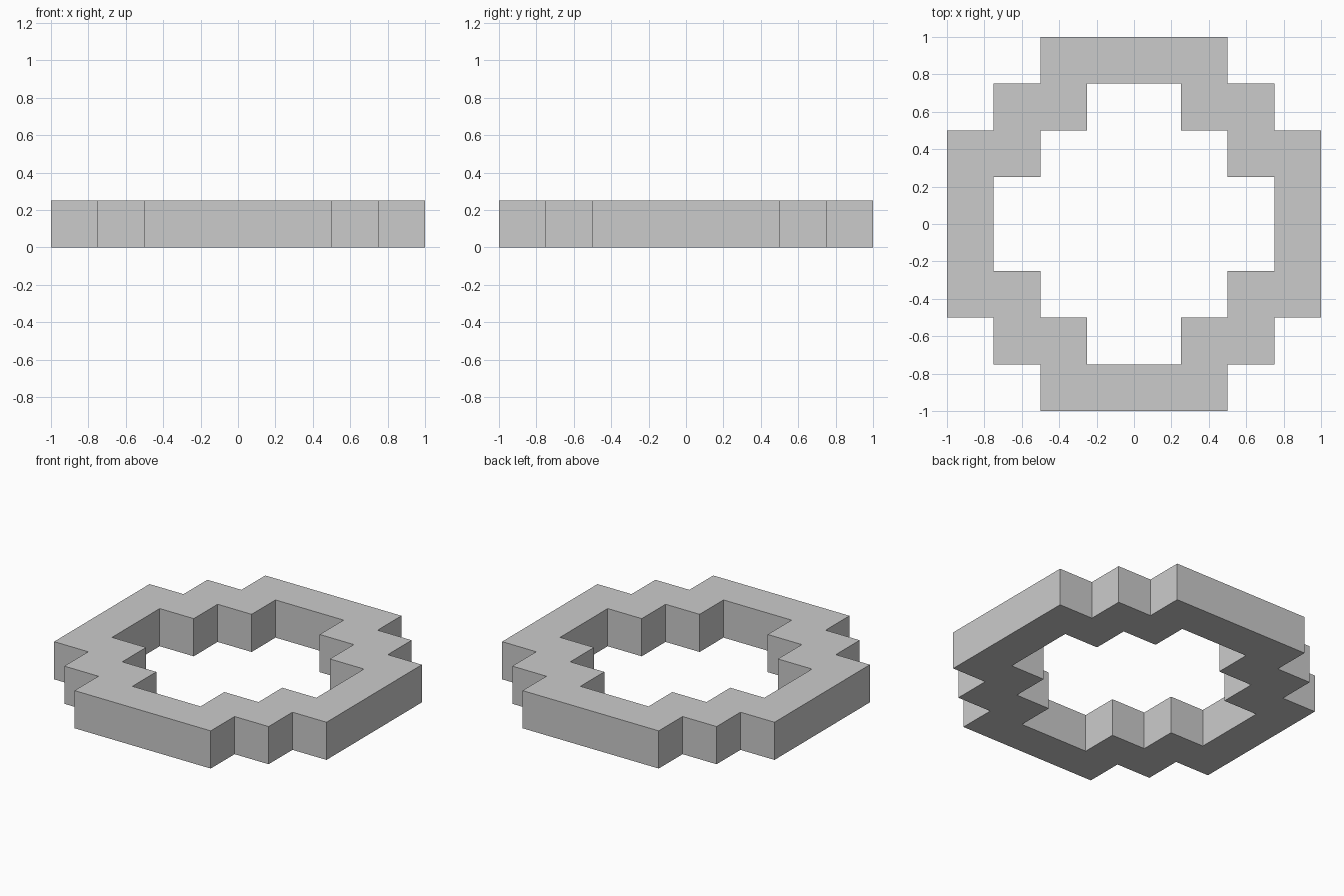
import bpy, bmesh

if "Cube" in bpy.data.objects:
    bpy.data.objects.remove(bpy.data.objects["Cube"])

HEIGHT = 0.25

# Stepped outline of one quarter of the ring
OUTER = [(0, 1), (0.5, 1), (0.5, 0.75), (0.75, 0.75), (0.75, 0.5), (1, 0.5), (1, 0)]
INNER = [(0.75, 0), (0.75, 0.25), (0.5, 0.25), (0.5, 0.5), (0.25, 0.5), (0.25, 0.75), (0, 0.75)]

bm = bmesh.new()
base = bm.faces.new([bm.verts.new((x, y, 0)) for x, y in OUTER + INNER])
top = bmesh.ops.extrude_face_region(bm, geom=[base], use_keep_orig=True)["geom"]
bmesh.ops.translate(bm, vec=(0, 0, HEIGHT),
                    verts=[v for v in top if isinstance(v, bmesh.types.BMVert)])
bmesh.ops.recalc_face_normals(bm, faces=bm.faces)

# Open the ends on the mirror planes so the quarters join cleanly
ends = [f for f in bm.faces
        if all(abs(v.co.x) < 1e-5 for v in f.verts) or all(abs(v.co.y) < 1e-5 for v in f.verts)]
bmesh.ops.delete(bm, geom=ends, context='FACES')

mesh = bpy.data.meshes.new("stepped_ring")
bm.to_mesh(mesh)
bm.free()
ring = bpy.data.objects.new("stepped_ring", mesh)
bpy.context.collection.objects.link(ring)

# Mirror the quarter into the full ring
mirror = ring.modifiers.new("mirror", 'MIRROR')
mirror.use_axis = (True, True, False)
mirror.use_clip = True
